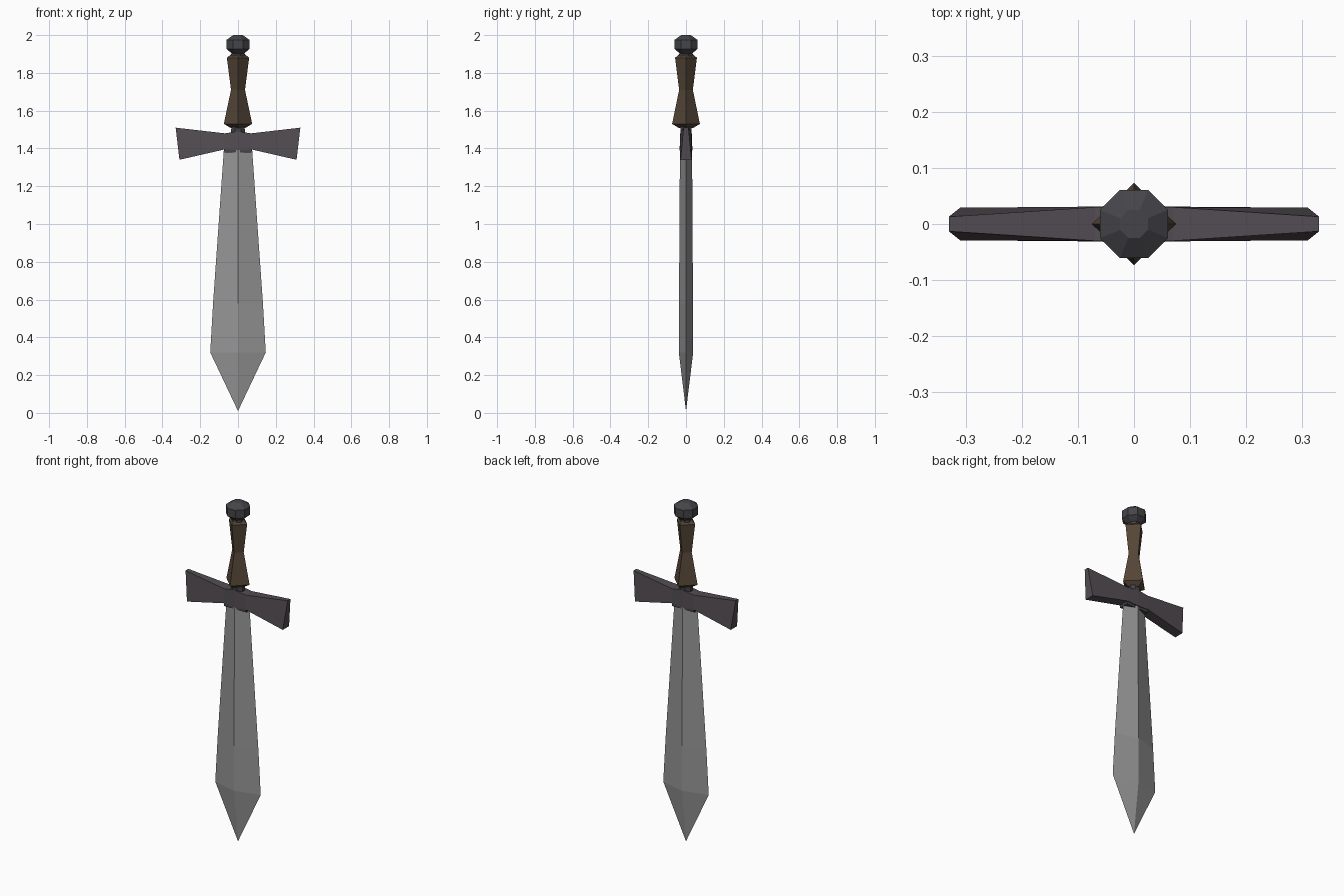
import bpy, bmesh, math

if "Cube" in bpy.data.objects:
    bpy.data.objects.remove(bpy.data.objects["Cube"])


def material(name, rgb):
    m = bpy.data.materials.new(name)
    m.diffuse_color = (*rgb, 1)
    m.use_nodes = True
    m.node_tree.nodes["Principled BSDF"].inputs["Base Color"].default_value = m.diffuse_color
    return m


steel = material("blade steel", (0.30, 0.30, 0.30))
iron = material("guard iron", (0.085, 0.074, 0.085))
dark = material("dark iron", (0.06, 0.058, 0.066))
wood = material("grip brown", (0.09, 0.06, 0.038))


def loft(name, rings, mat):
    """Skin a list of equal-length rings; a one-point ring closes to a tip."""
    bm = bmesh.new()
    rows = [[bm.verts.new(p) for p in ring] for ring in rings]
    n = max(len(r) for r in rows)
    for a, b in zip(rows, rows[1:]):
        for i in range(n):
            j = (i + 1) % n
            quad = [a[i % len(a)], a[j % len(a)], b[j % len(b)], b[i % len(b)]]
            bm.faces.new(list(dict.fromkeys(quad)))
    for r in (rows[0], rows[-1]):
        if len(r) > 2:
            bm.faces.new(r)
    bmesh.ops.recalc_face_normals(bm, faces=bm.faces)
    me = bpy.data.meshes.new(name)
    bm.to_mesh(me)
    bm.free()
    me.materials.append(mat)
    ob = bpy.data.objects.new(name, me)
    bpy.context.collection.objects.link(ob)
    return ob


def ring(z, rx, ry, n=4, turn=0.0):
    return [(rx * math.cos(math.tau * (i + turn) / n),
             ry * math.sin(math.tau * (i + turn) / n), z) for i in range(n)]


# Blade: diamond section, widest near the tip
loft("blade", [[(0, 0, 0.01)],
               ring(0.32, 0.147, 0.038),
               ring(0.58, 0.132, 0.037),
               ring(1.42, 0.073, 0.032)], steel)

# Guard: flared bar, bevelled towards the top of each end
half = [(0.07, 1.48, 0.07, 1.395, 0.030, 0.031),
        (0.33, 1.51, 0.31, 1.34, 0.013, 0.029)]
centre = (0, 1.49, 0, 1.39, 0.030, 0.034)
left = [(-xt, zt, -xb, zb, yt, yb) for xt, zt, xb, zb, yt, yb in reversed(half)]
loft("cross_guard", [[(xt, -yt, zt), (xt, yt, zt), (xb, yb, zb), (xb, -yb, zb)]
                     for xt, zt, xb, zb, yt, yb in left + [centre] + half], iron)

# Collar where the blade enters the guard
r2 = math.sqrt(2)
loft("blade_collar", [ring(z, 0.072 * r2, 0.028 * r2, 4, 0.5)
                      for z in (1.378, 1.41)], dark)

# Neck between guard and grip
loft("grip_neck", [ring(1.46, 0.045, 0.028, 8, 0.5),
                   ring(1.53, 0.035, 0.035, 8, 0.5)], dark)

# Grip: waisted four-sided handle with chamfered ends
loft("grip", [ring(z, r, r * 0.98) for z, r in
              ((1.508, 0.038), (1.53, 0.075), (1.71, 0.037),
               (1.88, 0.059), (1.90, 0.035))], wood)

# Pommel: faceted octagonal knob on a short stem
loft("pommel", [ring(z, r, r, 8, 0.5) for z, r in
                ((1.88, 0.036), (1.903, 0.036), (1.927, 0.066),
                 (1.975, 0.066), (2.0, 0.027))], dark)
